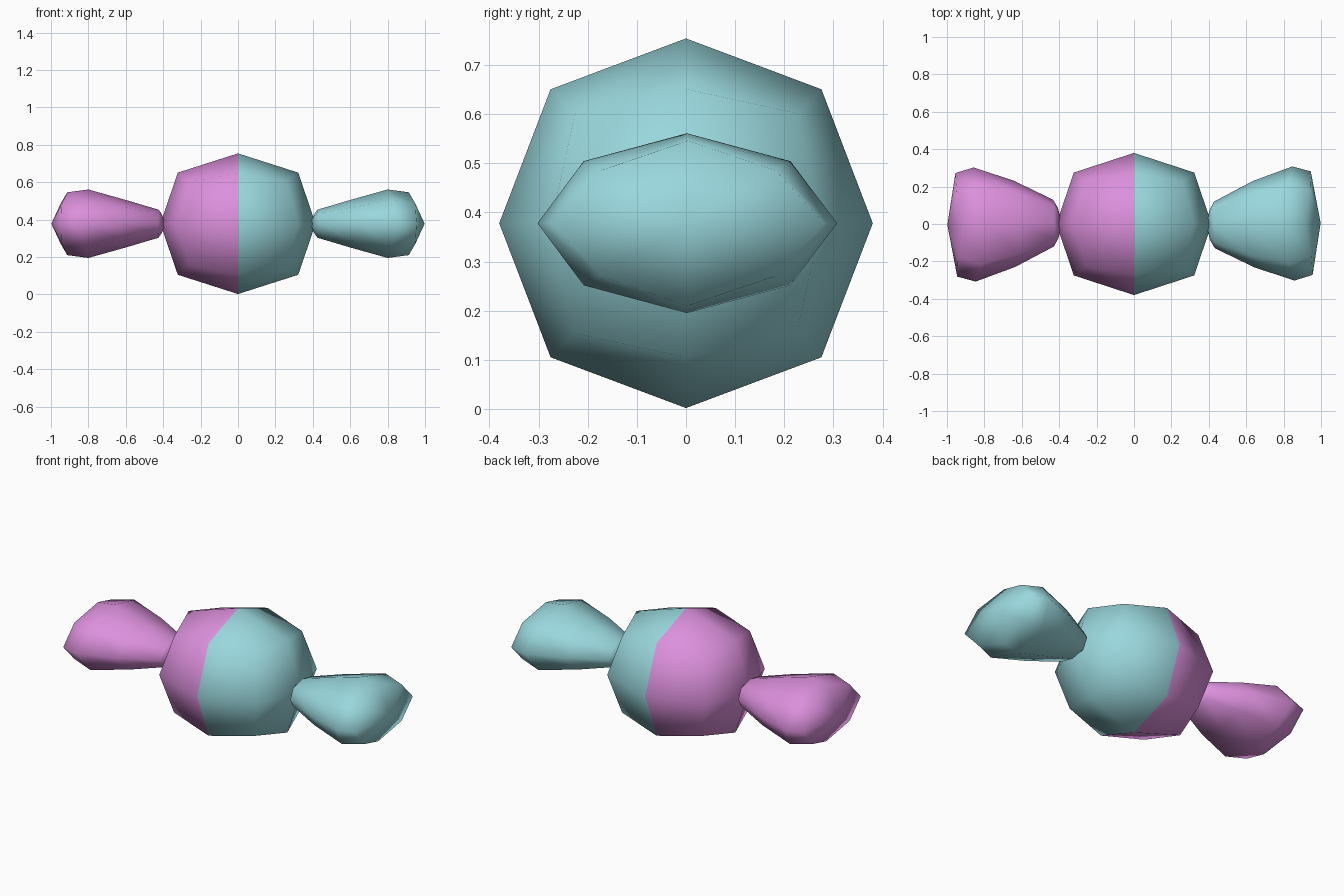
import bpy, bmesh
from math import pi, cos, sin
from mathutils import Matrix

if "Cube" in bpy.data.objects:
    bpy.data.objects.remove(bpy.data.objects["Cube"])

CZ = 0.378


def material(name, rgb):
    m = bpy.data.materials.new(name)
    m.diffuse_color = (*rgb, 1)
    m.use_nodes = True
    m.node_tree.nodes["Principled BSDF"].inputs["Base Color"].default_value = m.diffuse_color
    return m


PINK = material("pink", (0.72, 0.28, 0.72))
CYAN = material("cyan", (0.32, 0.68, 0.72))


def loft(name, start, rings, end, mats):
    """Eight-sided loft along x between two poles.
    Ring: x at top, x at corner, x at side, half y, half z, corner factor."""
    bm = bmesh.new()
    loops = []
    for xt, xc, xs, hy, hz, k in rings:
        pts = [(xs, hy, 0), (xc, k * hy, k * hz), (xt, 0, hz), (xc, -k * hy, k * hz),
               (xs, -hy, 0), (xc, -k * hy, -k * hz), (xt, 0, -hz), (xc, k * hy, -k * hz)]
        loops.append([bm.verts.new(p) for p in pts])
    a, b = bm.verts.new((start, 0, 0)), bm.verts.new((end, 0, 0))
    for i in range(8):
        j = (i + 1) % 8
        for p, q in zip(loops, loops[1:]):
            bm.faces.new((p[i], p[j], q[j], q[i]))
    # caps of four quads around each pole
    for i in range(0, 8, 2):
        for pole, ring in ((a, loops[0]), (b, loops[-1])):
            bm.faces.new((pole, ring[i], ring[i + 1], ring[(i + 2) % 8]))
    bmesh.ops.recalc_face_normals(bm, faces=bm.faces)
    for f in bm.faces:
        f.smooth = True
        if len(mats) > 1:
            f.material_index = int(f.calc_center_median().x > 0)
    me = bpy.data.meshes.new(name)
    bm.to_mesh(me)
    bm.free()
    for m in mats:
        me.materials.append(m)
    ob = bpy.data.objects.new(name, me)
    bpy.context.collection.objects.link(ob)
    ob.location.z = CZ
    return ob


# Two-coloured round body
shoulder = (0.322, 0.26, 0.322, 0.275, 0.273, 0.82)
left_shoulder = tuple(-v for v in shoulder[:3]) + shoulder[3:]
loft("candy_body", -0.415, [left_shoulder, (0, 0, 0, 0.38, 0.376, 0.725), shoulder],
     0.415, [PINK, CYAN])

# Flared wrapper ends, the left one turned half round
wing = [
    (0.41, 0.405, 0.405, 0.08, 0.055, 0.75),
    (0.425, 0.425, 0.43, 0.125, 0.075, 0.72),
    (0.60, 0.61, 0.64, 0.231, 0.127, 0.70),
    (0.80, 0.82, 0.852, 0.305, 0.183, 0.69),
    (0.913, 0.945, 0.95, 0.277, 0.168, 0.64),
]
tilt = Matrix.Translation((0.7, 0, 0)) @ Matrix.Rotation(0.018, 4, 'Z') @ Matrix.Translation((-0.7, 0, 0))
for name, angle, mat in (("right_wrapper_end", 0, CYAN), ("left_wrapper_end", pi, PINK)):
    ob = loft(name, 0.385, wing, 0.998, [mat])
    ob.data.transform(Matrix.Rotation(angle, 4, 'Z') @ tilt)
